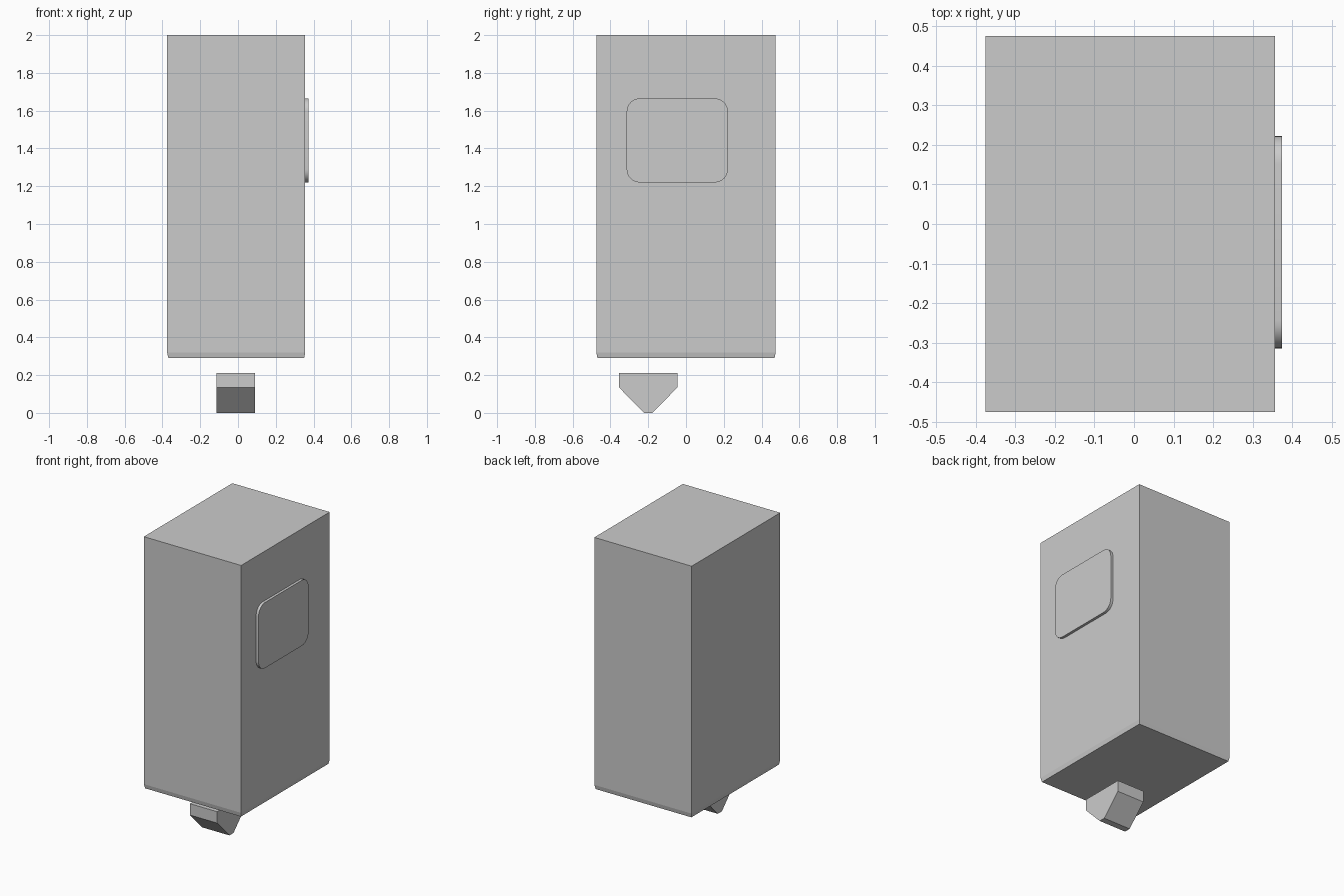
import bpy, math
from mathutils import Vector

if "Cube" in bpy.data.objects:
    bpy.data.objects.remove(bpy.data.objects["Cube"])


def make_object(name, verts, faces):
    mesh = bpy.data.meshes.new(name)
    mesh.from_pydata(verts, [], faces)
    mesh.update()
    obj = bpy.data.objects.new(name, mesh)
    bpy.context.collection.objects.link(obj)
    return obj


def loft(name, rings):
    """Closed solid through matching rings of points."""
    n = len(rings[0])
    verts = [Vector(p) for ring in rings for p in ring]
    faces = [tuple(reversed(range(n)))]
    for r in range(len(rings) - 1):
        a, b = r * n, (r + 1) * n
        faces += [(a + i, a + (i + 1) % n, b + (i + 1) % n, b + i) for i in range(n)]
    faces.append(tuple(range((len(rings) - 1) * n, len(rings) * n)))
    return make_object(name, verts, faces)


def extrude_x(name, profile, x0, x1):
    """Extrude a counter-clockwise (y, z) profile along x."""
    return loft(name, [[(x, y, z) for y, z in profile] for x in (x0, x1)])


def rounded_rect(y0, y1, z0, z1, r, steps=8):
    corners = [(y1 - r, z1 - r), (y0 + r, z1 - r), (y0 + r, z0 + r), (y1 - r, z0 + r)]
    return [(cy + r * math.cos(math.pi / 2 * (k + i / steps)),
             cz + r * math.sin(math.pi / 2 * (k + i / steps)))
            for k, (cy, cz) in enumerate(corners) for i in range(steps + 1)]


def rect_ring(z, inset):
    x0, x1, y = -0.375 + inset, 0.356 - inset, 0.475 - inset
    return [(x0, -y, z), (x1, -y, z), (x1, y, z), (x0, y, z)]


# Main housing with a slightly tapered bottom rim
loft("housing", [rect_ring(0.291, 0.006), rect_ring(0.32, 0.0), rect_ring(2.0, 0.0)])

# Raised side panel with rounded corners
panel = extrude_x("side_panel", rounded_rect(-0.314, 0.222, 1.22, 1.665, 0.07), 0.345, 0.374)
bpy.context.view_layer.objects.active = panel
panel.select_set(True)
bpy.ops.object.shade_smooth_by_angle(angle=math.radians(30))

# Separate nozzle below the housing
extrude_x("nozzle", [(-0.222, 0.0), (-0.178, 0.0), (-0.046, 0.134),
                     (-0.046, 0.211), (-0.354, 0.211), (-0.354, 0.134)], -0.114, 0.091)
